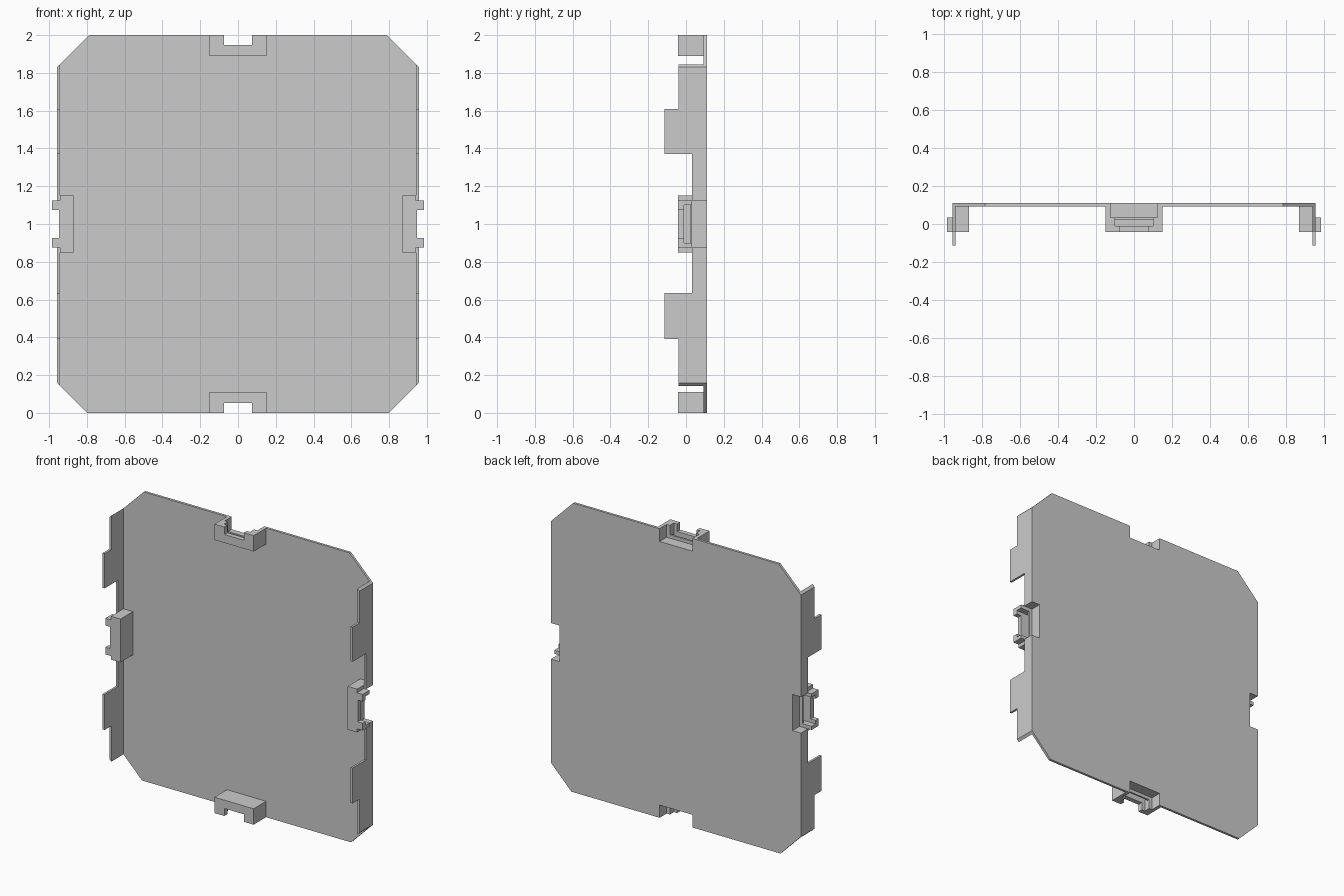
import bpy, bmesh

if "Cube" in bpy.data.objects:
    bpy.data.objects.remove(bpy.data.objects["Cube"])

YB, YP = 0.11, 0.093      # back of plate, front of plate
XO, XI = 0.957, 0.942     # outer / inner face of side flanges


def prism(bm, pts, d0, d1, place):
    """Extrude a 2D outline from depth d0 to d1; place maps (a, b, depth) to xyz."""
    lo = [bm.verts.new(place(a, b, d0)) for a, b in pts]
    hi = [bm.verts.new(place(a, b, d1)) for a, b in pts]
    n = len(pts)
    bm.faces.new(lo)
    bm.faces.new(hi[::-1])
    for i in range(n):
        j = (i + 1) % n
        bm.faces.new((lo[i], lo[j], hi[j], hi[i]))


def finish(bm, name):
    bmesh.ops.recalc_face_normals(bm, faces=bm.faces)
    me = bpy.data.meshes.new(name)
    bm.to_mesh(me)
    bm.free()
    ob = bpy.data.objects.new(name, me)
    bpy.context.collection.objects.link(ob)
    return ob


def mirrored(pts):
    return pts + [(-a, b) for a, b in reversed(pts)]


# Plate with chamfered corners and a notch behind each clip
N, W = 0.892, 0.125
right = [(W, 0.088), (W, 0), (0.80, 0), (XO, 0.158),
         (XO, 1 - W), (N, 1 - W), (N, 1 + W), (XO, 1 + W),
         (XO, 1.83), (0.787, 2), (W, 2), (W, 1.912)]
bm = bmesh.new()
prism(bm, mirrored(right), YP, YB, lambda a, b, d: (a, d, b))
finish(bm, "plate")

# Side flanges with stepped tabs, ends cut along the plate chamfer
lower = [(YP, 0.158), (-0.04, 0.158), (-0.04, 0.39), (-0.113, 0.39),
         (-0.113, 0.635), (0.033, 0.635), (0.033, 1 - W), (YP, 1 - W)]
upper = [(YP, 1.83), (-0.04, 1.83), (-0.04, 1.61), (-0.113, 1.61),
         (-0.113, 1.37), (0.033, 1.37), (0.033, 1 + W), (YP, 1 + W)]
for s, side in ((1, "right"), (-1, "left")):
    bm = bmesh.new()
    for outline in (lower, upper):
        prism(bm, outline, XI, XO, lambda a, b, d: (s * d, a, b))
    for v in bm.verts:
        if abs(v.co.x) < (XI + XO) / 2:
            if v.co.z > 1.8:
                v.co.z += XO - XI
            elif v.co.z < 0.2:
                v.co.z -= XO - XI
    finish(bm, side + "_flange")


def clip(name, place, front, depth, shell_end, wall_end):
    """Hollow clip; a runs along the plate edge, b points outward."""
    bm = bmesh.new()
    t = 0.022
    shell = [(W, t), (W, shell_end), (0.15, shell_end), (0.15, 0)]
    prism(bm, mirrored(shell), -0.01, wall_end, place)
    prism(bm, mirrored(front), -0.043, -0.01, place)
    # Inner guide ribs and ledge
    for s in (1, -1):
        rib = [(s * 0.10, t), (s * W, t), (s * W, depth), (s * 0.10, depth)]
        prism(bm, rib, -0.01, 0.033, place)
    prism(bm, [(-0.1, t), (0.1, t), (0.1, 0.045), (-0.1, 0.045)],
          0.02, 0.033, place)
    finish(bm, name)


# Top and bottom clips, flush with the plate edge
flat = [(0.15, 0), (0.15, 0.11), (0.075, 0.11), (0.075, 0.058)]
clip("top_clip", lambda a, b, d: (a, d, 1.89 + b), flat, 0.11, 0.11, YP)
clip("bottom_clip", lambda a, b, d: (a, d, 0.11 - b), flat, 0.11, 0.11, YP)

# Side clips, with prongs projecting past the flange
prong = [(0.15, 0), (0.15, 0.072), (W, 0.072), (W, 0.115),
         (0.075, 0.115), (0.075, 0.078)]
for s, side in ((1, "right"), (-1, "left")):
    clip(side + "_clip", lambda a, b, d: (s * (0.87 + b), d, 1 + a),
         prong, 0.115, 0.072, YP)
